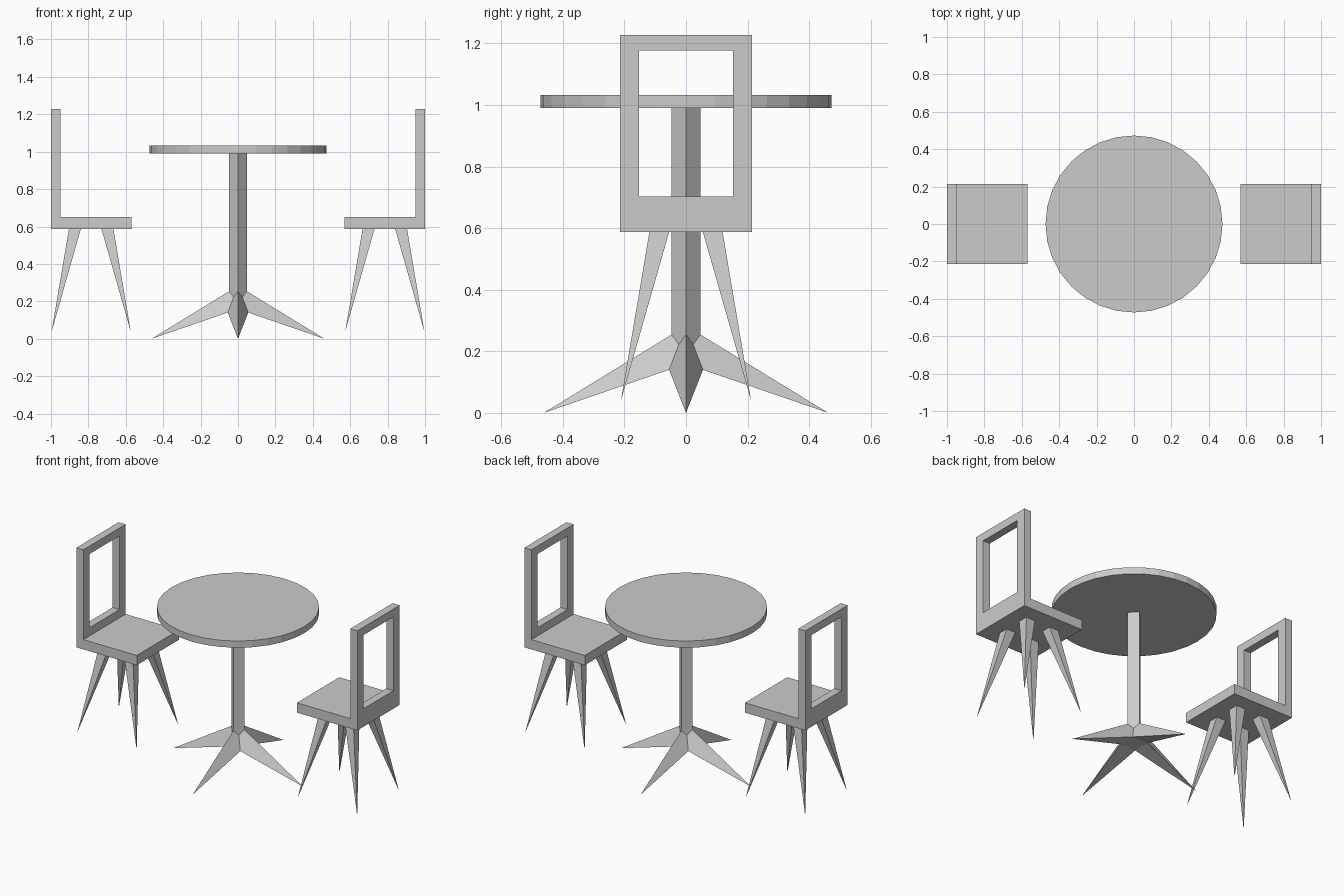
import bpy, bmesh
from math import pi
from mathutils import Vector

if "Cube" in bpy.data.objects:
    bpy.data.objects.remove(bpy.data.objects["Cube"])


def mesh_object(name, verts, faces):
    mesh = bpy.data.meshes.new(name)
    mesh.from_pydata([Vector(v) for v in verts], [], faces)
    bm = bmesh.new()
    bm.from_mesh(mesh)
    bmesh.ops.recalc_face_normals(bm, faces=bm.faces)
    bm.to_mesh(mesh)
    bm.free()
    obj = bpy.data.objects.new(name, mesh)
    bpy.context.collection.objects.link(obj)
    return obj


def prism(name, profile, y0, y1):
    """Extrude an (x, z) profile along y."""
    n = len(profile)
    verts = [(x, y, z) for y in (y0, y1) for x, z in profile]
    faces = [tuple(range(n)), tuple(range(n, 2 * n))]
    faces += [(i, (i + 1) % n, n + (i + 1) % n, n + i) for i in range(n)]
    return mesh_object(name, verts, faces)


def cylinder(name, sides, radius, z0, z1):
    bpy.ops.mesh.primitive_cylinder_add(vertices=sides, radius=radius, depth=z1 - z0,
                                        location=(0, 0, (z0 + z1) / 2))
    obj = bpy.context.object
    obj.name = name
    return obj


# Table top and square column with its corners on the axes
cylinder("table_top", 32, 0.473, 0.99, 1.033)
cylinder("table_column", 4, 0.047, 0.14, 0.99)

# Four-pointed star foot: apex, then alternating tips and valleys
tip, val, val_z = 0.462, 0.055, 0.14
star = [(0, 0, 0.283)]
for cx, cy in ((1, 0), (0, 1), (-1, 0), (0, -1)):
    star.append((cx * tip, cy * tip, 0))
    star.append(((cx - cy) * val, (cx + cy) * val, val_z))
faces = [(0, 1 + i, 1 + (i + 1) % 8) for i in range(8)]
faces += [(1 + i, 1 + (i + 1) % 8, 1 + (i - 1) % 8) for i in range(0, 8, 2)]
faces.append((2, 4, 6, 8))
mesh_object("table_foot", star, faces)

# Chair seat and back as one L-shaped profile
CX = -0.785
body = prism("chair_seat_and_back",
             [(-1, 0.587), (-0.57, 0.587), (-0.57, 0.65), (-0.95, 0.65),
              (-0.95, 1.228), (-1, 1.228)], -0.215, 0.215)

# Opening through the back
cutter = prism("back_opening_cutter",
               [(-1.1, 0.703), (-0.9, 0.703), (-0.9, 1.177), (-1.1, 1.177)], -0.152, 0.152)
cutter.hide_render = True
mod = body.modifiers.new("opening", 'BOOLEAN')
mod.operation = 'DIFFERENCE'
mod.solver = 'EXACT'
mod.object = cutter
bpy.context.view_layer.objects.active = body
bpy.ops.object.modifier_apply(modifier=mod.name)
bpy.data.objects.remove(cutter)

# Splayed pointed legs
parts = [body]
for sx, side in ((-1, "back"), (1, "front")):
    for sy, hand in ((-1, "right"), (1, "left")):
        top = [(CX + sx * a, sy * b, 0.587) for a, b in
               ((0.055, 0.055), (0.119, 0.055), (0.119, 0.119), (0.055, 0.119))]
        verts = top + [(CX + sx * 0.212, sy * 0.212, 0.037)]
        parts.append(mesh_object(f"chair_{side}_{hand}_leg", verts,
                                 [(0, 1, 2, 3)] + [(i, (i + 1) % 4, 4) for i in range(4)]))

# Second chair faces the first across the table
for part in parts:
    other = part.copy()
    other.name = "opposite_" + part.name
    other.rotation_euler.z = pi
    bpy.context.collection.objects.link(other)
